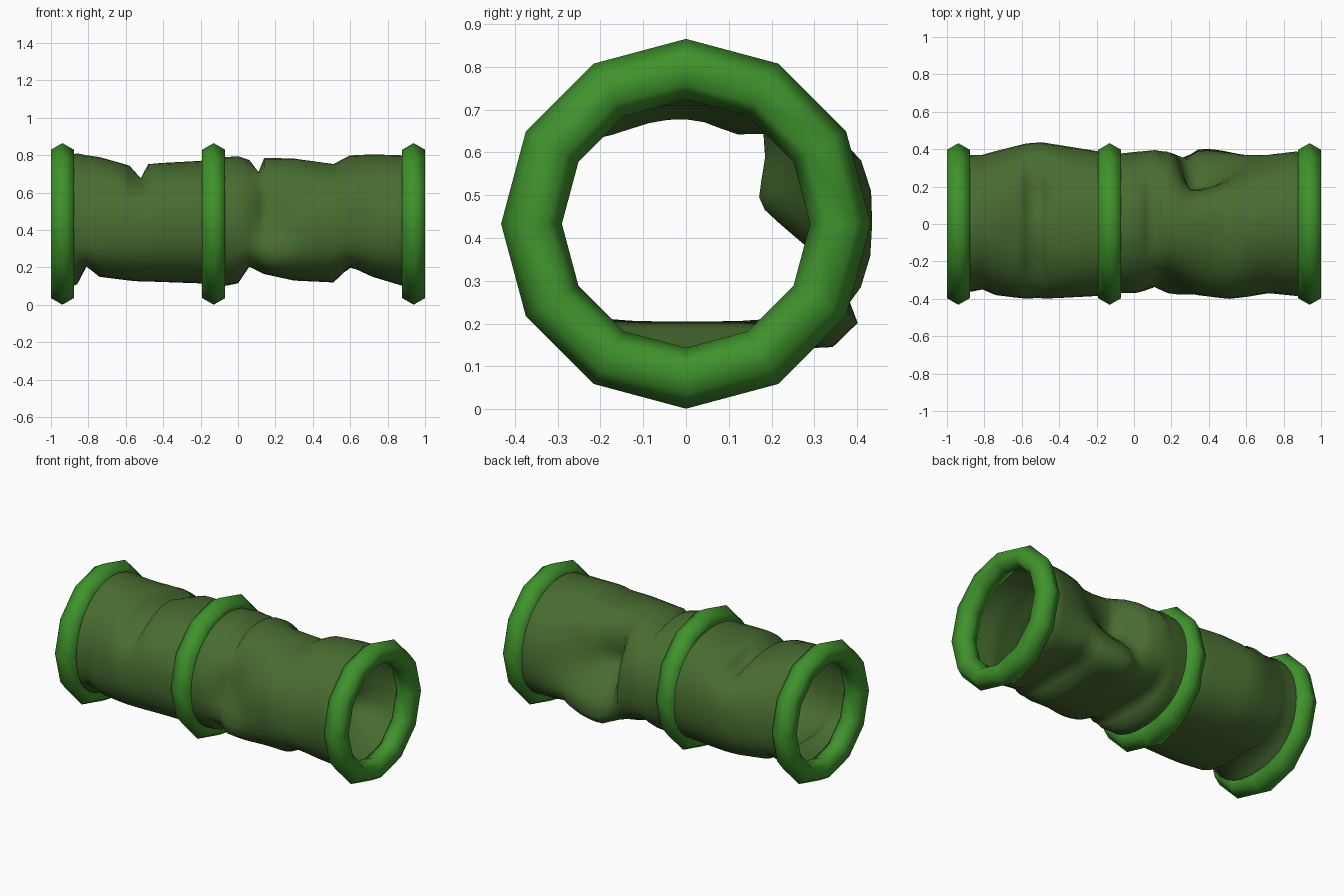
import bpy, bmesh, math

if "Cube" in bpy.data.objects:
    bpy.data.objects.remove(bpy.data.objects["Cube"])

CZ = 0.433  # height of the tunnel axis


def material(name, color):
    m = bpy.data.materials.new(name)
    m.diffuse_color = (*color, 1)
    m.use_nodes = True
    m.node_tree.nodes["Principled BSDF"].inputs["Base Color"].default_value = m.diffuse_color
    return m


ring_mat = material("bright_green", (0.05, 0.29, 0.025))
cloth_mat = material("dull_green", (0.065, 0.15, 0.03))


def add_object(name, bm, mat):
    bmesh.ops.recalc_face_normals(bm, faces=bm.faces)
    for f in bm.faces:
        f.smooth = True
    me = bpy.data.meshes.new(name)
    bm.to_mesh(me)
    bm.free()
    me.materials.append(mat)
    ob = bpy.data.objects.new(name, me)
    bpy.context.collection.objects.link(ob)
    return ob


def skin(bm, loops, close):
    # bridge consecutive vertex loops into quads
    n = len(loops[0])
    for i in range(len(loops) if close else len(loops) - 1):
        a, b = loops[i], loops[(i + 1) % len(loops)]
        for j in range(n):
            k = (j + 1) % n
            bm.faces.new((a[j], a[k], b[k], b[j]))


# Padded hoops: 12-sided torus with a hexagonal section
def hoop(name, x, major=0.361, minor=0.071):
    bm = bmesh.new()
    loops = []
    for i in range(12):
        a = math.tau * i / 12
        loop = []
        for j in range(6):
            b = math.tau * j / 6
            r = major + minor * math.cos(b)
            loop.append(bm.verts.new((x + minor * math.sin(b),
                                      r * math.cos(a), CZ + r * math.sin(a))))
        loops.append(loop)
    skin(bm, loops, True)
    add_object(name, bm, ring_mat)


for name, x in (("left_hoop", -0.939), ("middle_hoop", -0.13), ("right_hoop", 0.939)):
    hoop(name, x)

# Cloth sections: x, top z, bottom z, back y, front y
ROWS = [
    (-0.94, 0.79, 0.08, 0.36, 0.36),
    (-0.86, 0.81, 0.11, 0.37, 0.36),
    (-0.81, 0.80, 0.205, 0.37, 0.35),
    (-0.74, 0.79, 0.15, 0.39, 0.38),
    (-0.58, 0.745, 0.13, 0.43, 0.40),
    (-0.52, 0.68, 0.125, 0.435, 0.40),
    (-0.48, 0.755, 0.125, 0.435, 0.40),
    (-0.20, 0.77, 0.115, 0.39, 0.385),
    (-0.13, 0.785, 0.09, 0.37, 0.37),
    (0.00, 0.795, 0.115, 0.385, 0.37),
    (0.06, 0.775, 0.205, 0.39, 0.36),
    (0.11, 0.71, 0.18, 0.395, 0.36),
    (0.14, 0.785, 0.165, 0.39, 0.37),
    (0.30, 0.785, 0.13, 0.38, 0.38),
    (0.51, 0.755, 0.12, 0.375, 0.40),
    (0.60, 0.80, 0.205, 0.375, 0.39),
    (0.72, 0.805, 0.15, 0.38, 0.37),
    (0.87, 0.80, 0.105, 0.39, 0.385),
    (0.94, 0.79, 0.08, 0.36, 0.36),
]
# Local folds (negative = bulge): x, angle from +y (deg), depth,
# width towards -x, width towards +x, angle width
DENTS = [
    (0.31, 16, 0.20, 0.06, 0.27, 36),
    (0.36, -32, -0.12, 0.10, 0.27, 16),
    (0.14, 168, 0.08, 0.05, 0.14, 34),
    (0.18, 207, -0.05, 0.06, 0.16, 16),
    (-0.52, 140, 0.05, 0.06, 0.06, 25),
    (-0.50, 55, 0.05, 0.06, 0.06, 20),
]


def section_point(row, deg):
    x, top, bottom, back, front = row
    c, s = math.cos(math.radians(deg)), math.sin(math.radians(deg))
    w = back if c > 0 else front
    h = top - CZ if s > 0 else CZ - bottom
    # flattened sections become boxier
    n = 2 + 14 * max(0, 0.35 - h)
    r = ((abs(c) / w) ** n + (abs(s) / h) ** n) ** (-1 / n)
    for dx, da, depth, wl, wr, wa in DENTS:
        d = (deg - da + 180) % 360 - 180
        wx = wl if x < dx else wr
        r -= depth * math.exp(-((x - dx) / wx) ** 2 - (d / wa) ** 2)
    return (x, r * c, CZ + r * s)


# Crumpled cloth tube, open at both ends
bm = bmesh.new()
loops = []
for a, b in zip(ROWS, ROWS[1:]):
    steps = max(1, round((b[0] - a[0]) / 0.04))
    for k in range(steps):
        t = k / steps
        row = [u + (v - u) * t for u, v in zip(a, b)]
        loops.append([bm.verts.new(section_point(row, d)) for d in range(0, 360, 10)])
loops.append([bm.verts.new(section_point(ROWS[-1], d)) for d in range(0, 360, 10)])
skin(bm, loops, False)
add_object("cloth_tube", bm, cloth_mat)
